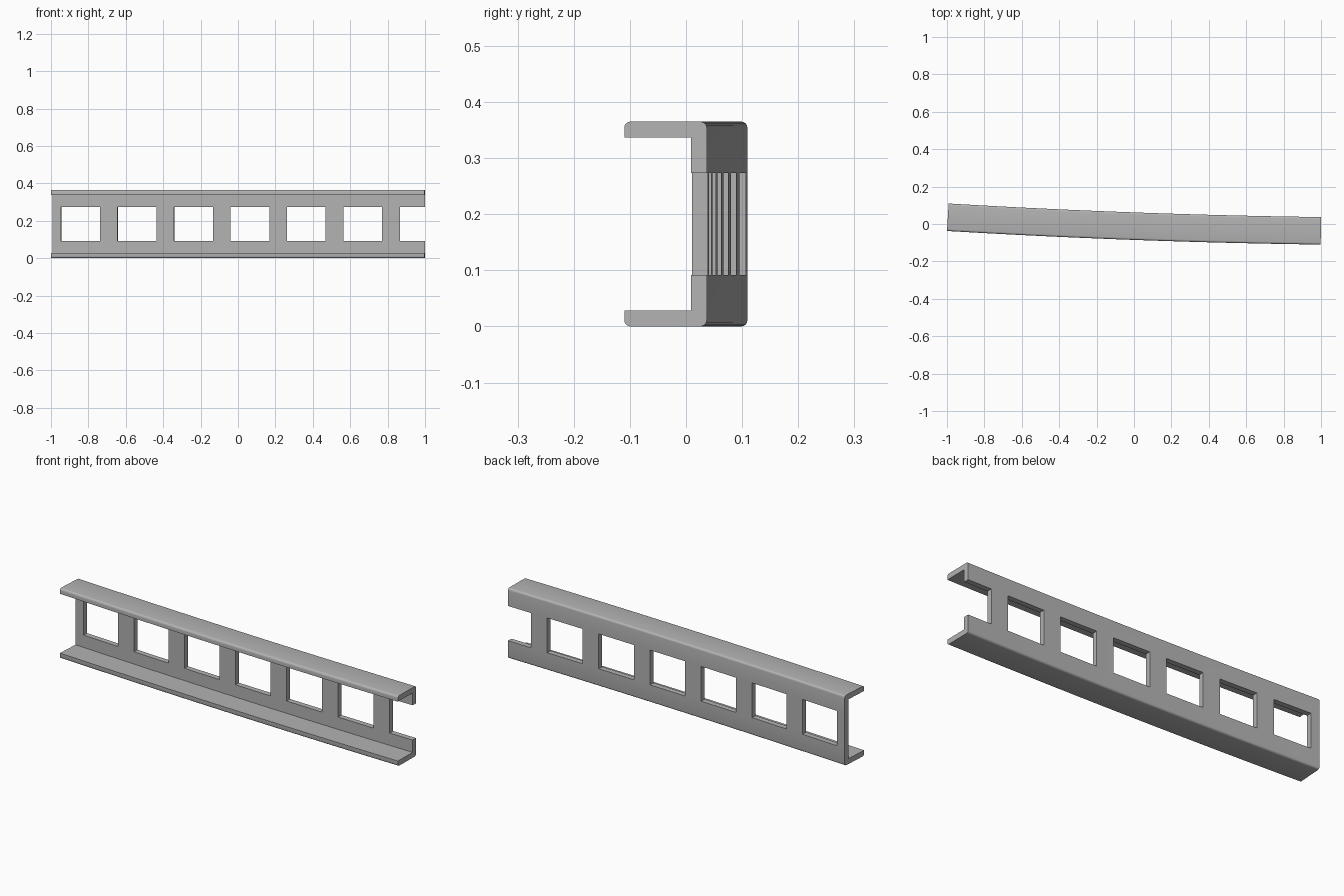
import bpy, bmesh, math

if "Cube" in bpy.data.objects:
    bpy.data.objects.remove(bpy.data.objects["Cube"])

H, DEPTH, T, R = 0.365, 0.147, 0.028, 0.011   # height, flange depth, thickness, corner radius
Z_LO, Z_HI = 0.092, 0.273                     # window sill and head
X0, X1 = -0.991, 1.0
WINDOWS = [(-0.944 + i * 0.3017, -0.737 + i * 0.3017) for i in range(7)]


def place(x, d, z):
    """Point at depth d in front of the gently curved back line."""
    u = 1 - x
    s = 0.0135 + 0.023 * u
    n = math.hypot(s, 1)
    return (x - d * s / n, 0.037 + 0.0135 * u + 0.0115 * u * u - d / n, z)


def corner(d, z, a0):
    """Quarter-round corner about (d, z)."""
    return [(d + R * math.cos(math.radians(a0 + i * 22.5)),
             z + R * math.sin(math.radians(a0 + i * 22.5))) for i in range(5)]


# Channel cross-section as (depth, height)
profile = [(T, T), (T, Z_LO), (T, Z_HI), (T, H - T), (DEPTH, H - T)]
profile += corner(DEPTH - R, H - R, 0) + corner(R, H - R, 90)
back_hi = len(profile)
profile += [(0, Z_HI), (0, Z_LO)]
profile += corner(R, R, 180) + corner(DEPTH - R, R, 270) + [(DEPTH, T)]
back_lo, front_lo, front_hi = back_hi + 1, 1, 2
N = len(profile)

# Stations along the length, each span split for a smooth curve
edges = [X0] + [min(x, X1) for w in WINDOWS for x in w]
stations, is_open = [X0], []
for i, (a, b) in enumerate(zip(edges, edges[1:])):
    for k in range(1, 5):
        stations.append(a + (b - a) * k / 4)
        is_open.append(i % 2 == 1)

bm = bmesh.new()
rings = [[bm.verts.new(place(x, d, z)) for d, z in profile] for x in stations]
for j, gap in enumerate(is_open):
    a, b = rings[j], rings[j + 1]
    for k in range(N):
        if gap and k in (front_lo, back_hi):
            continue
        m = (k + 1) % N
        bm.faces.new((a[k], a[m], b[m], b[k]))
    if gap:   # sill and head of the window
        bm.faces.new((a[front_lo], a[back_lo], b[back_lo], b[front_lo]))
        bm.faces.new((a[front_hi], a[back_hi], b[back_hi], b[front_hi]))
    if j and gap != is_open[j - 1]:   # window jamb
        bm.faces.new([a[k] for k in (front_lo, front_hi, back_hi, back_lo)])

# Solid left end, notched right end
bm.faces.new(rings[0])
last = rings[-1]
bm.faces.new(last[front_hi:back_hi + 1])
bm.faces.new(last[back_lo:] + last[:front_lo + 1])
bmesh.ops.recalc_face_normals(bm, faces=bm.faces)

mesh = bpy.data.meshes.new("curved_channel")
bm.to_mesh(mesh)
bm.free()
beam = bpy.data.objects.new("curved_channel", mesh)
bpy.context.collection.objects.link(beam)

grey = bpy.data.materials.new("grey metal")
grey.diffuse_color = (0.45, 0.45, 0.45, 1)
grey.use_nodes = True
grey.node_tree.nodes["Principled BSDF"].inputs["Base Color"].default_value = grey.diffuse_color
mesh.materials.append(grey)

bpy.context.view_layer.objects.active = beam
beam.select_set(True)
bpy.ops.object.shade_smooth_by_angle(angle=math.radians(30))
